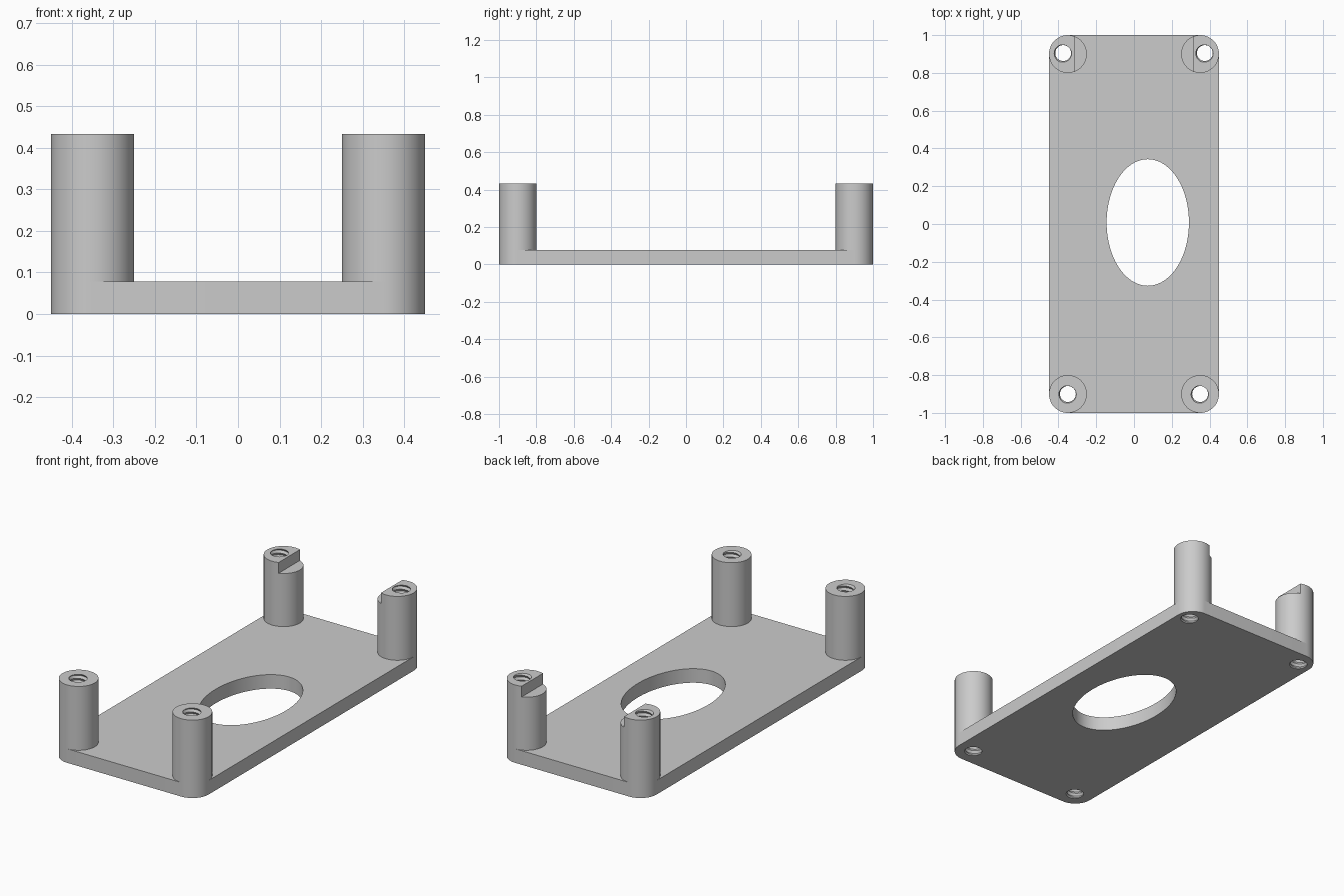
import bpy, bmesh, math

if "Cube" in bpy.data.objects:
    bpy.data.objects.remove(bpy.data.objects["Cube"])

PLATE_T, TOP = 0.078, 0.433       # plate thickness, total height
POST_X, POST_Y, POST_R = 0.35, 0.9, 0.1

grey = bpy.data.materials.new("plain grey")
grey.diffuse_color = (0.6, 0.6, 0.6, 1)
grey.use_nodes = True
grey.node_tree.nodes["Principled BSDF"].inputs["Base Color"].default_value = grey.diffuse_color


def make_object(name, bm):
    bmesh.ops.recalc_face_normals(bm, faces=bm.faces)
    mesh = bpy.data.meshes.new(name)
    bm.to_mesh(mesh)
    bm.free()
    mesh.materials.append(grey)
    ob = bpy.data.objects.new(name, mesh)
    bpy.context.collection.objects.link(ob)
    return ob


def prism(name, outline, z0, z1):
    """Extrude a closed xy outline from z0 to z1."""
    bm = bmesh.new()
    lo = [bm.verts.new((x, y, z0)) for x, y in outline]
    hi = [bm.verts.new((x, y, z1)) for x, y in outline]
    bm.faces.new(lo)
    bm.faces.new(hi)
    n = len(lo)
    for i in range(n):
        j = (i + 1) % n
        bm.faces.new((lo[i], lo[j], hi[j], hi[i]))
    return make_object(name, bm)


def ellipse(cx, cy, rx, ry, n=64):
    return [(cx + rx * math.cos(2 * math.pi * i / n),
             cy + ry * math.sin(2 * math.pi * i / n)) for i in range(n)]


def threaded_cutter(name, cx, cy, r0=0.042, r1=0.05, pitch=0.026, n=32):
    """Helical screw-shaped cutter, longer than the part."""
    bm = bmesh.new()
    rows = 2 * int(0.62 / pitch) + 1
    z0 = -0.0913
    grid = [[bm.verts.new((cx + (r1 if k % 2 else r0) * math.cos(2 * math.pi * i / n),
                           cy + (r1 if k % 2 else r0) * math.sin(2 * math.pi * i / n),
                           z0 + pitch * (k / 2 + i / n)))
             for i in range(n)] for k in range(rows)]
    for k in range(rows - 1):
        for i in range(n - 1):
            bm.faces.new((grid[k][i], grid[k][i + 1], grid[k + 1][i + 1], grid[k + 1][i]))
        # the seam steps up one full turn (two rows)
        if k + 3 < rows:
            bm.faces.new((grid[k][-1], grid[k + 2][0], grid[k + 3][0], grid[k + 1][-1]))
    # close both ends with fans around a centre point
    open_edges = [e for e in bm.edges if e.is_boundary]
    for low in (True, False):
        edges = [e for e in open_edges if (e.verts[0].co.z < 0.2) == low]
        z = (z0 - 0.03) if low else max(v.co.z for v in bm.verts) + 0.03
        mid = bm.verts.new((cx, cy, z))
        for e in edges:
            bm.faces.new((e.verts[0], e.verts[1], mid))
    return make_object(name, bm)


def cut(ob, cutter):
    mod = ob.modifiers.new("cut", 'BOOLEAN')
    mod.operation = 'DIFFERENCE'
    mod.solver = 'EXACT'
    mod.object = cutter
    bpy.context.view_layer.objects.active = ob
    bpy.ops.object.modifier_apply(modifier=mod.name)


# base plate with rounded corners
outline = []
for q, (sx, sy) in enumerate(((1, 1), (-1, 1), (-1, -1), (1, -1))):
    for i in range(17):
        a = math.pi / 2 * (q + i / 16)
        outline.append((sx * POST_X + POST_R * math.cos(a), sy * POST_Y + POST_R * math.sin(a)))
plate = prism("base_plate", outline, 0, PLATE_T)
parts, cutters = [plate], []

# off-centre oval opening
oval = prism("oval_cutter", ellipse(0.073, 0.008, 0.218, 0.335, 96), -0.1, 0.2)
cut(plate, oval)
cutters.append(oval)

# notch removed from the inner side of both back posts
notch = prism("notch_cutter", [(-0.315, 0.75), (0.315, 0.75), (0.315, 1.05), (-0.315, 1.05)],
              0.373, 0.6)
cutters.append(notch)

# corner posts with threaded screw holes running through the plate
for sy, end in ((-1, "front"), (1, "back")):
    for sx, side in ((-1, "left"), (1, "right")):
        post = prism(f"{end}_{side}_post", ellipse(sx * POST_X, sy * POST_Y, POST_R, POST_R),
                     PLATE_T, TOP)
        hx, hy = (0.35, -0.9) if sy < 0 else (0.375, 0.905)
        screw = threaded_cutter(f"{end}_{side}_screw_cutter", sx * hx, hy)
        cut(post, screw)
        cut(plate, screw)
        if sy > 0:
            cut(post, notch)
        parts.append(post)
        cutters.append(screw)

for c in cutters:
    bpy.data.objects.remove(c, do_unlink=True)

# smooth the round walls, keep edges sharp
bpy.ops.object.select_all(action='DESELECT')
for p in parts:
    p.select_set(True)
bpy.context.view_layer.objects.active = plate
bpy.ops.object.shade_smooth_by_angle(angle=math.radians(30))
